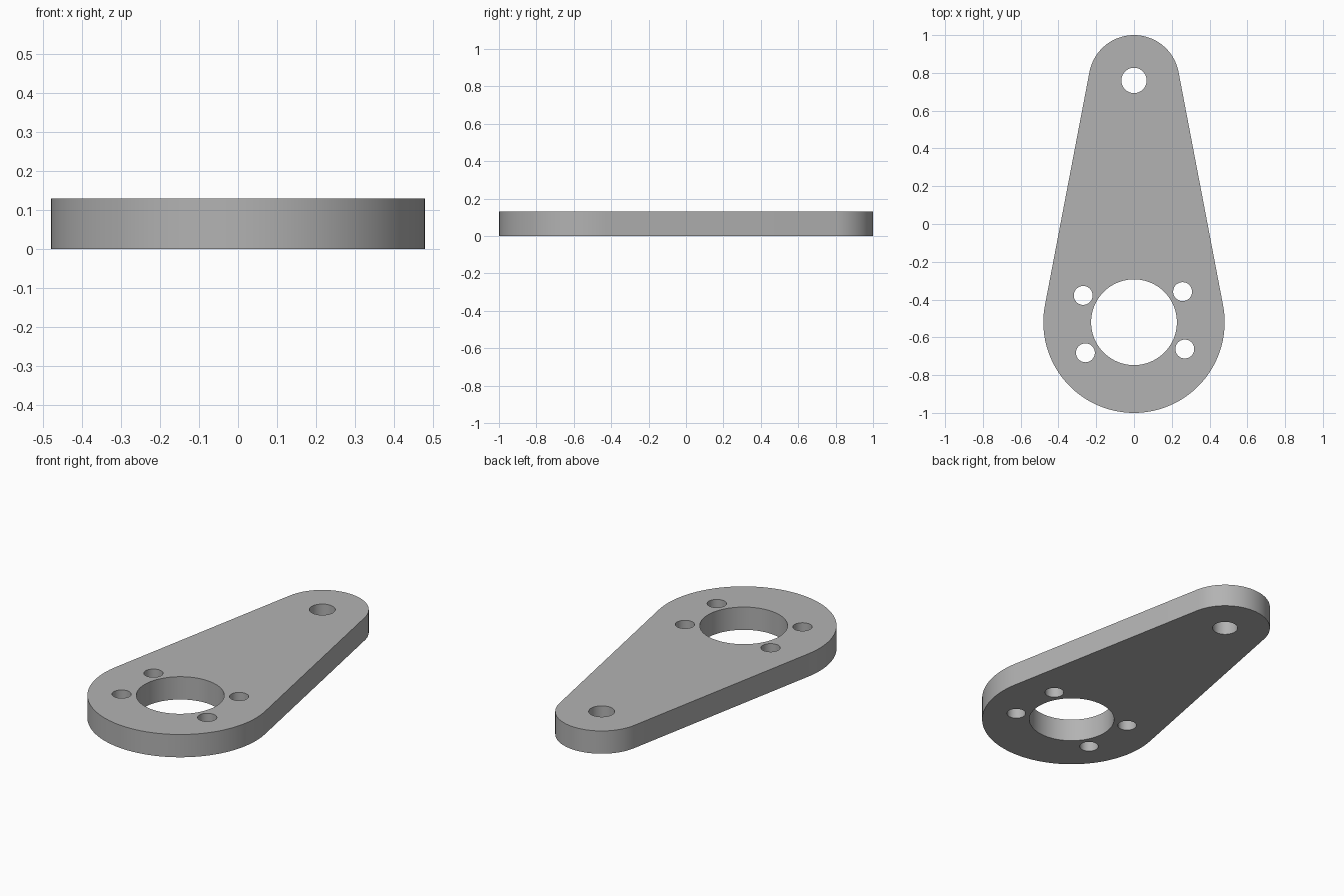
import bpy, bmesh, math

cube = bpy.data.objects.get("Cube")
if cube:
    bpy.data.objects.remove(cube, do_unlink=True)

THICKNESS = 0.13
BIG_Y, BIG_R = -0.52, 0.48      # wide hub end
TIP_Y, TIP_R = 0.76, 0.24       # narrow tip end
BOLT_CIRCLE = 0.304


def arc(cx, cy, radius, start, end, steps):
    """Points along an arc, both ends included."""
    return [(cx + radius * math.cos(start + (end - start) * i / steps),
             cy + radius * math.sin(start + (end - start) * i / steps))
            for i in range(steps + 1)]


def circle(cx, cy, radius, steps=64):
    return arc(cx, cy, radius, 0, math.tau, steps)[:-1]


# Outline: two arcs joined by their common tangents
tangent = math.asin((BIG_R - TIP_R) / (TIP_Y - BIG_Y))
outline = (arc(0, TIP_Y, TIP_R, tangent, math.pi - tangent, 48)
           + arc(0, BIG_Y, BIG_R, math.pi - tangent, math.tau + tangent, 80))

# Holes: hub bore, tip pin hole and four bolt holes
loops = [outline, circle(0, BIG_Y, 0.227, 96), circle(0, TIP_Y, 0.067)]
for degrees in (32.2, 152.2, 212.2, 332.2):
    a = math.radians(degrees)
    loops.append(circle(BOLT_CIRCLE * math.cos(a),
                        BIG_Y + BOLT_CIRCLE * math.sin(a), 0.05, 48))

# Fill the flat profile and extrude it into a plate
bm = bmesh.new()
for points in loops:
    verts = [bm.verts.new((x, y, 0)) for x, y in points]
    for i, v in enumerate(verts):
        bm.edges.new((verts[i - 1], v))
bmesh.ops.triangle_fill(bm, edges=bm.edges[:], use_beauty=True, normal=(0, 0, 1))
extruded = bmesh.ops.extrude_face_region(bm, geom=bm.faces[:], use_keep_orig=True)
top = [g for g in extruded["geom"] if isinstance(g, bmesh.types.BMVert)]
bmesh.ops.translate(bm, verts=top, vec=(0, 0, THICKNESS))
bmesh.ops.recalc_face_normals(bm, faces=bm.faces[:])
mesh = bpy.data.meshes.new("lever_plate")
bm.to_mesh(mesh)
bm.free()

# Plain grey finish
grey = bpy.data.materials.new("grey_metal")
grey.use_nodes = True
colour = (0.45, 0.45, 0.45, 1)
grey.diffuse_color = colour
grey.node_tree.nodes["Principled BSDF"].inputs["Base Color"].default_value = colour
mesh.materials.append(grey)

plate = bpy.data.objects.new("lever_plate", mesh)
bpy.context.collection.objects.link(plate)
bpy.ops.object.select_all(action="DESELECT")
plate.select_set(True)
bpy.context.view_layer.objects.active = plate
bpy.ops.object.shade_smooth_by_angle(angle=math.radians(30))
